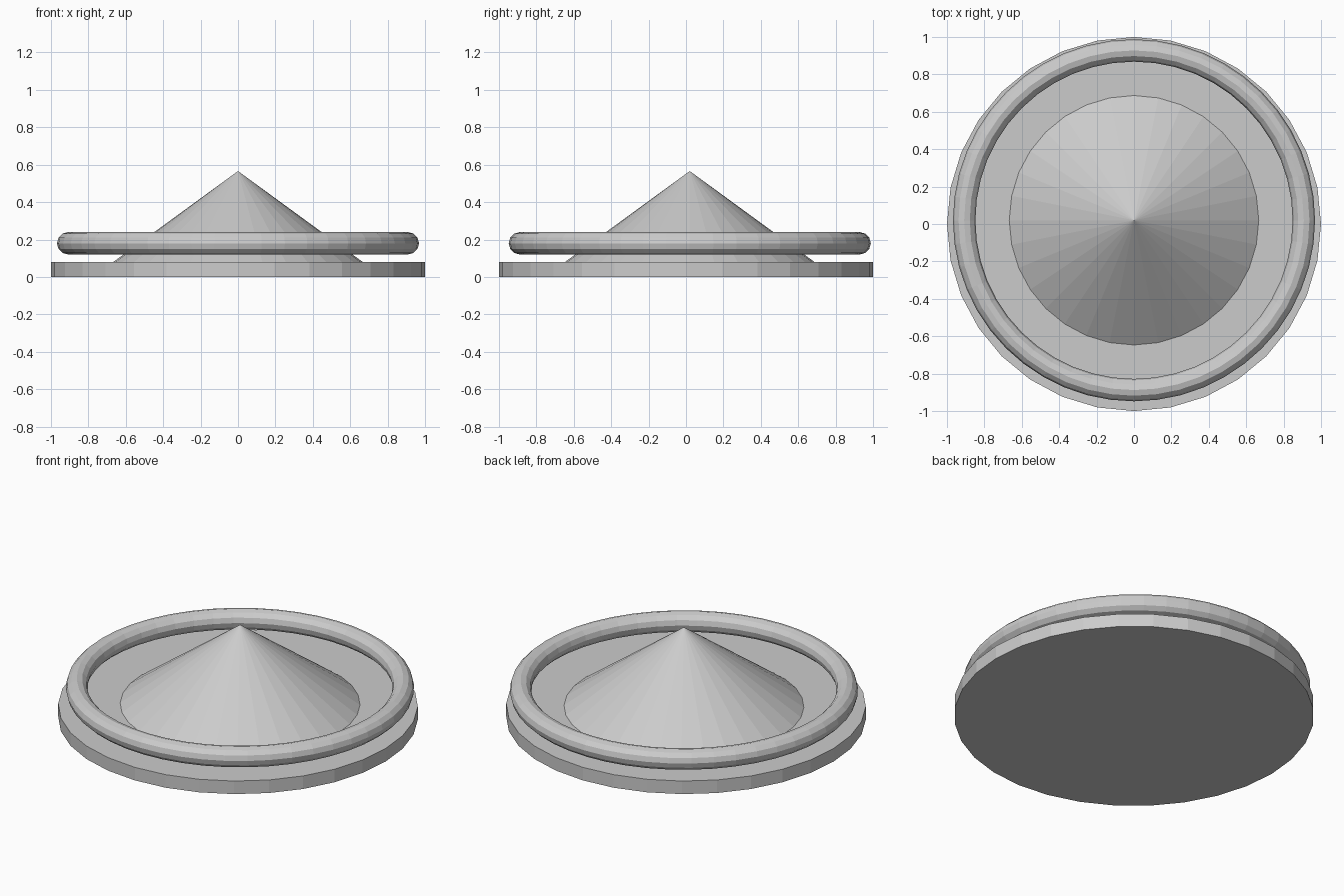
import bpy
import math

default_cube = bpy.data.objects.get("Cube")
if default_cube:
    bpy.data.objects.remove(default_cube, do_unlink=True)

SIDES = 32
OFFSET_Y = 0.02       # ring and cone sit slightly behind the disc centre
DISC_HEIGHT = 0.08
CONE_HEIGHT = 0.486

grey = bpy.data.materials.new("light grey")
grey.use_nodes = True
colour = (0.6, 0.6, 0.6, 1)
grey.diffuse_color = colour
grey.node_tree.nodes["Principled BSDF"].inputs["Base Color"].default_value = colour


def finish(name):
    """Name the newest object and give it the grey material."""
    part = bpy.context.object
    part.name = name
    part.data.materials.append(grey)
    return part


# Flat round base
bpy.ops.mesh.primitive_cylinder_add(
    vertices=SIDES, radius=1, depth=DISC_HEIGHT, location=(0, 0, DISC_HEIGHT / 2))
finish("base_disc")

# Central cone standing on the base
bpy.ops.mesh.primitive_cone_add(
    vertices=SIDES, radius1=0.667, radius2=0, depth=CONE_HEIGHT,
    location=(0, OFFSET_Y, DISC_HEIGHT + CONE_HEIGHT / 2))
finish("centre_cone")

# Round rim ring floating just above the base
bpy.ops.mesh.primitive_torus_add(
    major_segments=48, minor_segments=12, major_radius=0.908, minor_radius=0.06,
    location=(0, OFFSET_Y, 0.18))
finish("rim_ring")
